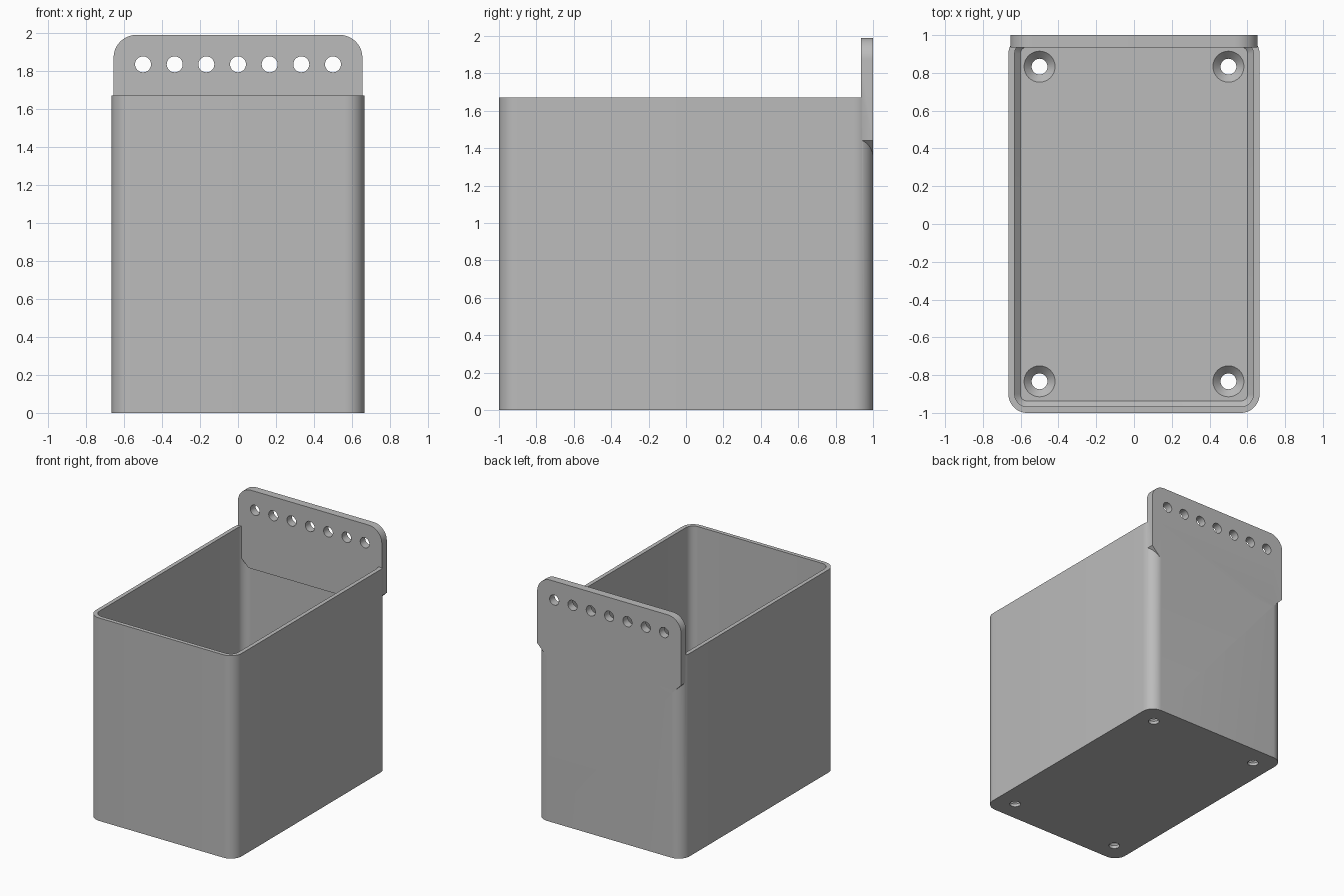
import bpy
import bmesh
from math import pi, sin, cos, radians
from mathutils import Matrix

cube = bpy.data.objects.get("Cube")
if cube:
    bpy.data.objects.remove(cube, do_unlink=True)

grey = bpy.data.materials.new("plain grey")
grey.use_nodes = True
colour = (0.5, 0.5, 0.5, 1)
grey.diffuse_color = colour
grey.node_tree.nodes["Principled BSDF"].inputs["Base Color"].default_value = colour

HALF_W, HEIGHT, WALL, RADIUS = 0.665, 1.67, 0.033, 0.1
FLOOR, CHAMFER = 0.067, 0.03
PLATE_W, PLATE_FRONT = 0.655, 0.935


def make_object(name, bm):
    bmesh.ops.recalc_face_normals(bm, faces=bm.faces)
    mesh = bpy.data.meshes.new(name)
    bm.to_mesh(mesh)
    bm.free()
    mesh.materials.append(grey)
    obj = bpy.data.objects.new(name, mesh)
    bpy.context.collection.objects.link(obj)
    return obj


def arc(cx, cy, r, start, steps=12):
    angles = [start + pi / 2 * i / steps for i in range(steps + 1)]
    return [(cx + r * cos(a), cy + r * sin(a)) for a in angles]


def rounded_loop(bm, inset, z):
    """Rounded rectangle, shrunk from the outer wall by inset."""
    r = max(RADIUS - inset, 0.03)
    x, y = HALF_W - inset - r, 1 - inset - r
    corners = [(x, y), (-x, y), (-x, -y), (x, -y)]
    points = [p for i, c in enumerate(corners) for p in arc(*c, r, i * pi / 2)]
    return [bm.verts.new((*p, z)) for p in points]


def boolean(target, other, operation):
    other.hide_render = True
    other.hide_viewport = True
    mod = target.modifiers.new(operation.lower(), 'BOOLEAN')
    mod.operation, mod.solver, mod.object = operation, 'EXACT', other
    bpy.context.view_layer.objects.active = target
    bpy.ops.object.modifier_apply(modifier=mod.name)
    bpy.data.objects.remove(other, do_unlink=True)


# Open bin with rounded corners and a bevelled inner floor
bm = bmesh.new()
sections = [(0, 0), (0, HEIGHT), (WALL, HEIGHT),
            (WALL, FLOOR + CHAMFER), (WALL + CHAMFER, FLOOR)]
loops = [rounded_loop(bm, *s) for s in sections]
for low, high in zip(loops, loops[1:]):
    for i in range(len(low)):
        j = (i + 1) % len(low)
        bm.faces.new((low[i], low[j], high[j], high[i]))
bm.faces.new(loops[0])
bm.faces.new(loops[-1])
storage_bin = make_object("storage_bin", bm)

# Hanging plate: rounded top, lower corners tapering into the bin
bm = bmesh.new()
r = 0.12
profile = [(0.56, 1.345), (PLATE_W, 1.44)]
profile += arc(PLATE_W - r, 1.99 - r, r, 0)
profile += [(-x, z) for x, z in reversed(profile)]
face = bm.faces.new([bm.verts.new((x, PLATE_FRONT, z)) for x, z in profile])
extruded = bmesh.ops.extrude_face_region(bm, geom=[face])["geom"]
bmesh.ops.translate(bm, vec=(0, 1 - PLATE_FRONT, 0),
                    verts=[g for g in extruded if isinstance(g, bmesh.types.BMVert)])
boolean(storage_bin, make_object("hanging_plate", bm), 'UNION')


def add_cone(bm, r1, r2, depth, matrix):
    bmesh.ops.create_cone(bm, cap_ends=True, segments=32, radius1=r1,
                          radius2=r2, depth=depth, matrix=matrix)


# Row of hanging holes
bm = bmesh.new()
turn = Matrix.Rotation(pi / 2, 4, 'X')
for i in range(-3, 4):
    add_cone(bm, 0.042, 0.042, 0.3, Matrix.Translation((i / 6, 0.97, 1.835)) @ turn)
boolean(storage_bin, make_object("hanging_hole_cutter", bm), 'DIFFERENCE')

# Four countersunk screw holes in the floor
for name, r1, r2, depth, z in (("screw_hole_cutter", 0.042, 0.042, 0.4, 0),
                               ("countersink_cutter", 0.042, 0.084, 0.044, FLOOR - 0.02)):
    bm = bmesh.new()
    for x in (-0.5, 0.5):
        for y in (-0.833, 0.833):
            add_cone(bm, r1, r2, depth, Matrix.Translation((x, y, z)))
    boolean(storage_bin, make_object(name, bm), 'DIFFERENCE')

# Smooth the curves, keep the edges sharp
bpy.ops.object.select_all(action='DESELECT')
storage_bin.select_set(True)
bpy.context.view_layer.objects.active = storage_bin
bpy.ops.object.shade_smooth_by_angle(angle=radians(30))
